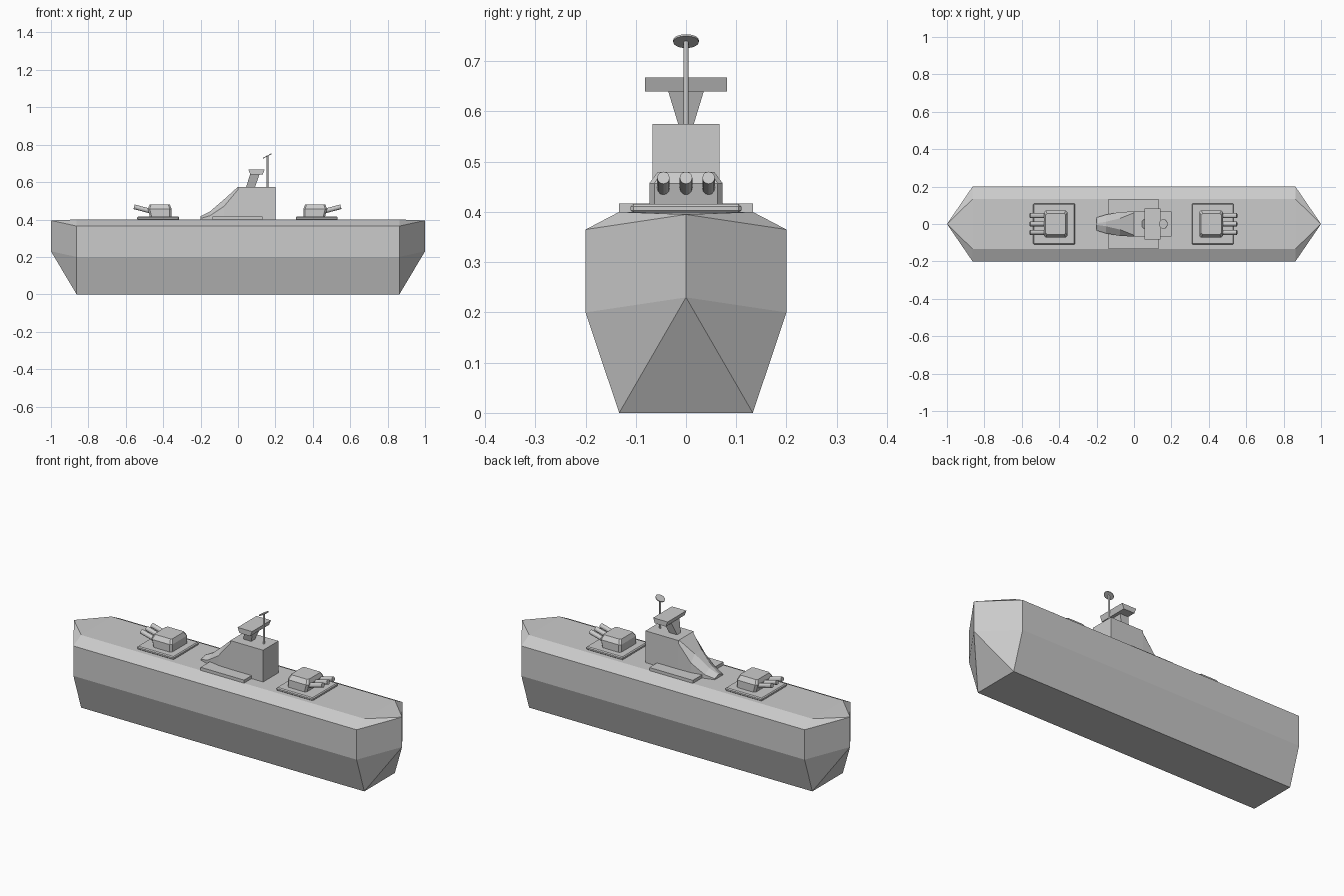
import bpy, bmesh, math
from mathutils import Vector

if "Cube" in bpy.data.objects:
    bpy.data.objects.remove(bpy.data.objects["Cube"])


def make(name, verts, faces):
    me = bpy.data.meshes.new(name)
    me.from_pydata(verts, [], faces)
    bm = bmesh.new()
    bm.from_mesh(me)
    bmesh.ops.recalc_face_normals(bm, faces=bm.faces)
    bm.to_mesh(me)
    bm.free()
    ob = bpy.data.objects.new(name, me)
    bpy.context.collection.objects.link(ob)
    return ob


def loft(name, rings):
    # Skin equal-length rings and cap both ends
    n = len(rings[0])
    verts = [p for r in rings for p in r]
    faces = [(k*n + i, k*n + (i+1) % n, (k+1)*n + (i+1) % n, (k+1)*n + i)
             for k in range(len(rings)-1) for i in range(n)]
    faces += [tuple(range(n)), tuple(range(len(verts)-n, len(verts)))]
    return make(name, verts, faces)


def rect(x0, x1, w, z):
    return [(x0, -w, z), (x1, -w, z), (x1, w, z), (x0, w, z)]


def box(name, x0, x1, w, z0, z1):
    return loft(name, [rect(x0, x1, w, z0), rect(x0, x1, w, z1)])


def rod(name, a, b, r, sides=12):
    a, b = Vector(a), Vector(b)
    bpy.ops.mesh.primitive_cylinder_add(vertices=sides, radius=r, depth=(b-a).length,
                                        location=(a+b)/2)
    ob = bpy.context.object
    ob.name = name
    ob.rotation_euler = (b-a).to_track_quat('Z', 'Y').to_euler()
    return ob


# Hull: constant section between two pointed ends
section = [(0, 0), (.133, 0), (.2, .2), (.2, .365), (.133, .4),
           (-.133, .4), (-.2, .365), (-.2, .2), (-.133, 0)]
n = len(section)
verts = [(x, y, z) for x in (-.863, .863) for y, z in section]
faces = [(i, (i+1) % n, n + (i+1) % n, n + i) for i in range(n)]
for k, s in enumerate((-1, 1)):
    low, top = len(verts), len(verts) + 1
    verts += [(s, 0, .23), (s, 0, .395)]
    o = k*n
    faces += [(o, o+1, low), (o+1, o+2, low), (o+2, o+3, top, low), (o+3, o+4, top),
              (o+4, o+5, top), (o+5, o+6, top), (o+6, o+7, low, top),
              (o+7, o+8, low), (o+8, o, low)]
make("hull", verts, faces)

# Gun turrets at both ends, mirrored
for side, s in (("fore", -1), ("aft", 1)):
    def X(x):
        return s*x - .003
    plate = box(side + "_turret_plate", X(.312), X(.536), .11, .398, .416)
    bev = plate.modifiers.new("bevel", 'BEVEL')
    bev.width, bev.segments = .005, 1

    def ring(x0, x1, w, z, c):
        return [(X(x), y, z) for x, y in
                ((x0+c, -w), (x1-c, -w), (x1, -w+c), (x1, w-c),
                 (x1-c, w), (x0+c, w), (x0, w-c), (x0, -w+c))]
    loft(side + "_turret", [ring(.352, .468, .073, .414, .01),
                            ring(.352, .479, .073, .457, .01),
                            ring(.362, .47, .056, .48, .008)])
    for i in (-1, 0, 1):
        rod(f"{side}_gun_{i+2}", (X(.45), i*.045, .441), (X(.553), i*.045, .468), .0125)

# Superstructure: tall block and sloping nose
box("deck_house", -.135, .13, .133, .398, .417)
box("tower", 0, .2, .067, .398, .575)


def rib(x, w, shoulder, ridge, r):
    return [(x, -w, .398), (x, -w, shoulder), (x, -r, ridge),
            (x, r, ridge), (x, w, shoulder), (x, w, .398)]


loft("tower_nose", [rib(0, .067, .56, .575, .06), rib(-.075, .064, .47, .507, .03),
                    rib(-.15, .05, .42, .443, .012), rib(-.2, .035, .406, .417, .004)])

# Bridge on a flared neck
loft("bridge_neck", [rect(.042, .09, .014, .57), rect(.065, .115, .036, .642)])
loft("bridge", [rect(.066, .132, .082, .64), rect(.055, .143, .082, .668)])

# Mast with tilted radar disc
rod("mast", (.157, 0, .57), (.157, 0, .742), .005)
t = math.radians(28)
d = Vector((-math.sin(t), 0, math.cos(t)))
c = Vector((.157, 0, .74))
rod("radar_disc", c - d*.002, c + d*.002, .0255, 24)
